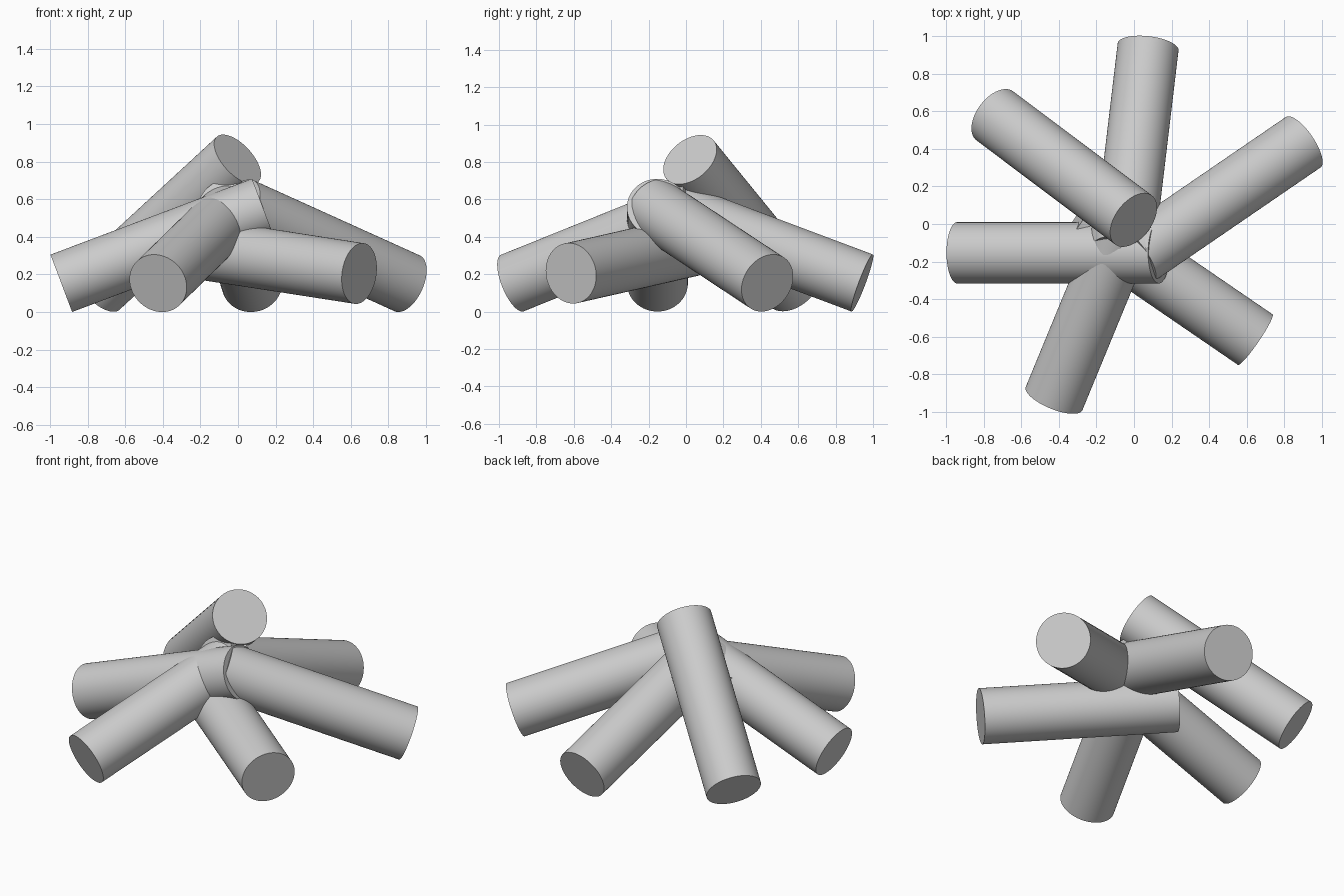
import bpy
import math
from mathutils import Vector

cube = bpy.data.objects.get("Cube")
if cube:
    bpy.data.objects.remove(cube, do_unlink=True)

RADIUS = 0.163
LENGTH = 1.146

grey = bpy.data.materials.new("light grey")
grey.use_nodes = True
colour = (0.6, 0.6, 0.6, 1)
grey.diffuse_color = colour
grey.node_tree.nodes["Principled BSDF"].inputs["Base Color"].default_value = colour


def log(name, outer, heading, slope):
    """Straight log from its outer end, running inward along heading and rising by slope."""
    angle = math.radians(heading)
    axis = Vector((math.cos(angle), math.sin(angle), slope)).normalized()
    bpy.ops.mesh.primitive_cylinder_add(vertices=64, radius=RADIUS, depth=LENGTH,
                                        location=Vector(outer) + axis * LENGTH / 2)
    obj = bpy.context.object
    obj.name = name
    obj.rotation_euler = axis.to_track_quat("Z", "Y").to_euler()
    obj.data.materials.append(grey)
    bpy.ops.object.shade_smooth_by_angle(angle=math.radians(40))


# Four logs leaning in to the middle at the same pitch
log("right_log", (-0.94, -0.153, 0.153), 0, 0.377)
log("back_log", (0.075, 0.942, 0.153), 263.2, 0.373)
log("back_left_log", (0.9, 0.435, 0.153), 214.4, 0.373)
log("front_log", (-0.425, -0.928, 0.153), 67.6, 0.373)

# Nearly level log tucked underneath
log("front_left_log", (0.645, -0.615, 0.205), 145.6, 0.128)

# Steep log resting on top of the pile
log("top_log", (-0.74, 0.575, 0.133), -36.9, 0.737)
